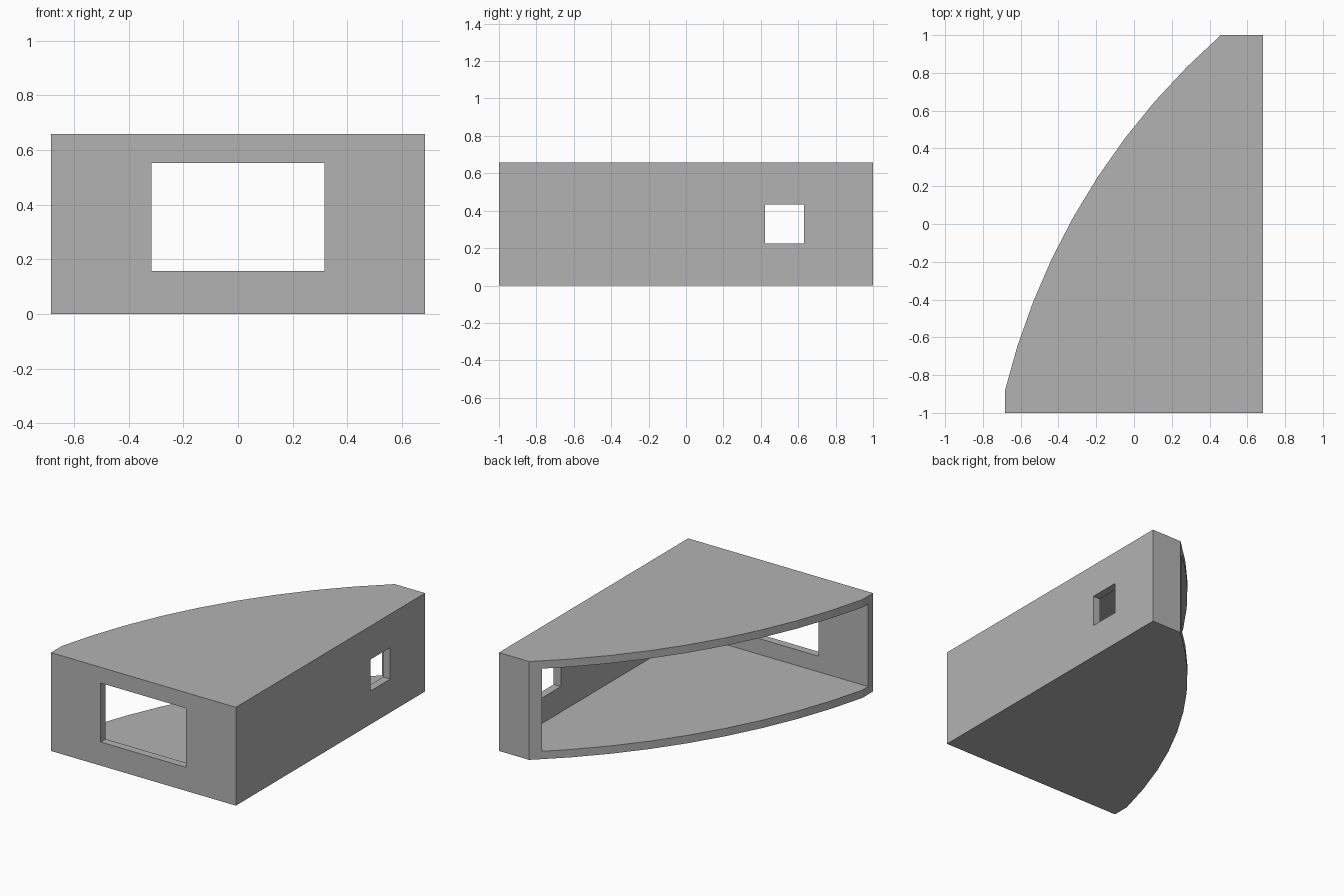
import bpy
import bmesh
from math import asin
from mathutils import Vector, Matrix

if "Cube" in bpy.data.objects:
    bpy.data.objects.remove(bpy.data.objects["Cube"])

U = 1 / 19                                # wall thickness, the module of the design
W, L, H = 13 * U, 19 * U, 12.5 * U        # half width, half length, height
ARC_START, ARC_END = Vector((-W, -0.885)), Vector((0.46, L))
RADIUS, SEGMENTS = 3.66, 9

grey = bpy.data.materials.new("plain grey")
grey.use_nodes = True
grey.diffuse_color = (0.45, 0.45, 0.45, 1)
grey.node_tree.nodes["Principled BSDF"].inputs["Base Color"].default_value = grey.diffuse_color


def link_mesh(name, bm):
    bmesh.ops.recalc_face_normals(bm, faces=bm.faces)
    mesh = bpy.data.meshes.new(name)
    bm.to_mesh(mesh)
    bm.free()
    mesh.materials.append(grey)
    obj = bpy.data.objects.new(name, mesh)
    bpy.context.collection.objects.link(obj)
    return obj


def arc_points():
    """Points along the bulging open side, from front to back."""
    chord = ARC_END - ARC_START
    half = asin(chord.length / 2 / RADIUS)
    inward = Vector((chord.y, -chord.x)).normalized()
    centre = (ARC_START + ARC_END) / 2 + inward * (RADIUS**2 - (chord.length / 2)**2)**0.5
    for i in range(SEGMENTS + 1):
        yield centre + Matrix.Rotation(-2 * half * i / SEGMENTS, 2) @ (ARC_START - centre)


def cut_box(target, name, low, high):
    """Subtract an axis-aligned box from the target."""
    low, high = Vector(low), Vector(high)
    bm = bmesh.new()
    bmesh.ops.create_cube(bm, size=1)
    for v in bm.verts:
        v.co = Vector(a + (b - a) * (c + 0.5) for a, b, c in zip(low, high, v.co))
    cutter = link_mesh(name, bm)
    cutter.hide_render = True
    mod = target.modifiers.new(name, "BOOLEAN")
    mod.operation, mod.solver, mod.object = "DIFFERENCE", "EXACT", cutter
    bpy.context.view_layer.objects.active = target
    bpy.ops.object.modifier_apply(modifier=mod.name)
    bpy.data.objects.remove(cutter)


# Solid block with one curved side
outline = [Vector((-W, -L)), Vector((W, -L)), Vector((W, L))] + list(arc_points())[::-1]
bm = bmesh.new()
base = bm.faces.new([bm.verts.new((p.x, p.y, 0)) for p in outline])
top = bmesh.ops.extrude_face_region(bm, geom=[base])["geom"]
bmesh.ops.translate(bm, vec=(0, 0, H), verts=[g for g in top if isinstance(g, bmesh.types.BMVert)])
shell = link_mesh("curved_shell", bm)

# Hollow interior, open along the curved side
cut_box(shell, "interior", (-2 * W, U - L, U), (W - U, L - U, H - U))
# Large window in the front wall
cut_box(shell, "front_window", (-6 * U, -L - U, 3 * U), (6 * U, -L + 2 * U, 10.5 * U))
# Small square window in the long straight wall
cut_box(shell, "side_window", (W - 2 * U, 8 * U, 4.25 * U), (W + U, 12 * U, 8.25 * U))
